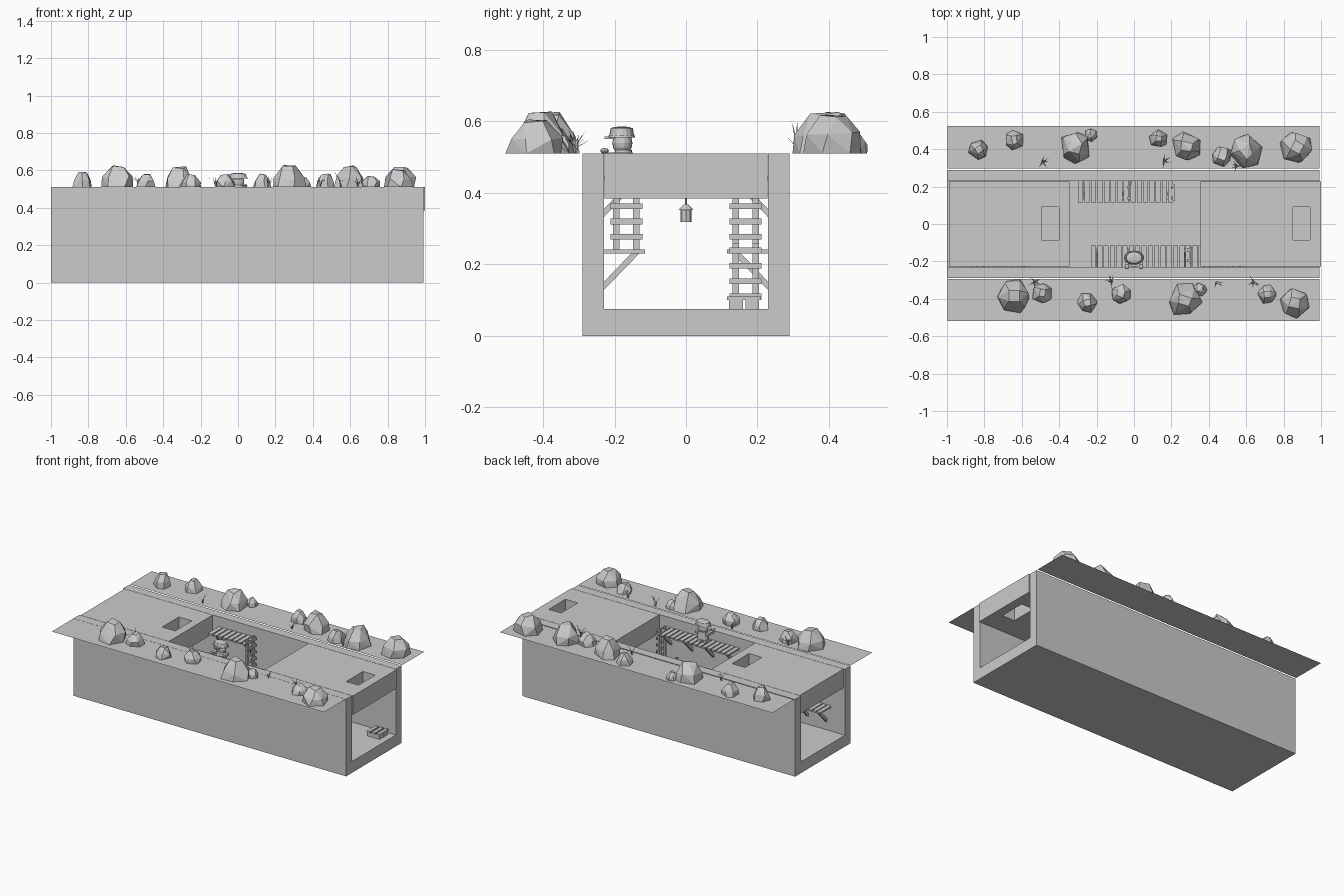
import bpy, bmesh, math, random
from mathutils import Vector, Matrix

if "Cube" in bpy.data.objects:
    bpy.data.objects.remove(bpy.data.objects["Cube"])
random.seed(4)

def make(name, bm):
    bmesh.ops.recalc_face_normals(bm, faces=bm.faces)
    me = bpy.data.meshes.new(name)
    bm.to_mesh(me)
    bm.free()
    ob = bpy.data.objects.new(name, me)
    bpy.context.collection.objects.link(ob)
    return ob

def box(bm, x0, x1, y0, y1, z0, z1):
    m = Matrix.Translation(((x0+x1)/2, (y0+y1)/2, (z0+z1)/2)) @ Matrix.Diagonal((x1-x0, y1-y0, z1-z0, 1))
    bmesh.ops.create_cube(bm, size=1, matrix=m)

def extrude_x(bm, pts, x0, x1):
    # extrude a (y, z) outline along x
    f = bm.faces.new([bm.verts.new((x0, y, z)) for y, z in pts])
    r = bmesh.ops.extrude_face_region(bm, geom=[f])
    bmesh.ops.translate(bm, vec=(x1-x0, 0, 0), verts=[v for v in r['geom'] if isinstance(v, bmesh.types.BMVert)])

def ellipsoid(bm, c, s, seg=14, rings=8):
    bmesh.ops.create_uvsphere(bm, u_segments=seg, v_segments=rings, radius=1,
                              matrix=Matrix.Translation(c) @ Matrix.Diagonal((*s, 1)))

def cone(bm, c, r1, r2, h, seg=12, sy=1):
    bmesh.ops.create_cone(bm, cap_ends=True, segments=seg, radius1=r1, radius2=r2, depth=h,
                          matrix=Matrix.Translation(c) @ Matrix.Diagonal((1, sy, 1, 1)))

# U-shaped trench
bm = bmesh.new()
extrude_x(bm, [(-.29, 0), (.29, 0), (.29, .51), (.23, .51), (.23, .075), (-.23, .075), (-.23, .51), (-.29, .51)], -1, .993)
make("trench", bm)

# Roof slabs, each with a square hatch
for name, x0, x1, h0, h1 in (("roof_left", -.99, -.345, -.495, -.40), ("roof_right", .355, 1, .85, .94)):
    bm = bmesh.new()
    xs, ys = (x0, h0, h1, x1), (-.228, -.085, .09, .228)
    g = [[bm.verts.new((x, y, .385)) for y in ys] for x in xs]
    fs = [bm.faces.new((g[i][j], g[i+1][j], g[i+1][j+1], g[i][j+1]))
          for i in range(3) for j in range(3) if (i, j) != (1, 1)]
    r = bmesh.ops.extrude_face_region(bm, geom=fs, use_keep_orig=True)
    bmesh.ops.translate(bm, vec=(0, 0, .125), verts=[v for v in r['geom'] if isinstance(v, bmesh.types.BMVert)])
    make(name, bm)

# Ground sheets beside the trench
for name, y0, y1 in (("ground_back", .298, .525), ("ground_front", -.518, -.293)):
    bm = bmesh.new()
    bm.faces.new([bm.verts.new(p + (.511,)) for p in ((-.998, y0), (.992, y0), (.992, y1), (-.998, y1))])
    make(name, bm)

# Plank walkways on diagonal wall brackets; side = +1 back, -1 front
def walkway(name, side, x0, x1, z):
    bm = bmesh.new()
    n = round((x1-x0)/.033)
    p = (x1-x0)/n
    for i in range(n):
        a = x0 + i*p
        box(bm, a, a+p*.8, *sorted((side*.115, side*.23)), z-.005, z+.006)
    k = max(2, round((x1-x0)/.13))
    for i in range(k):
        a = x0 + .03 + i*(x1-x0-.075)/(k-1)
        extrude_x(bm, [(side*.23, z-.108), (side*.13, z-.005), (side*.153, z-.005), (side*.23, z-.085)], a, a+.015)
    make(name, bm)

walkway("walkway_back_upper", 1, -.30, -.02, .44)
walkway("walkway_back_lower", 1, -.05, .215, .236)
walkway("walkway_front_upper", -1, -.23, .31, .44)
walkway("walkway_front_lower", -1, .25, .60, .236)
walkway("walkway_front_left", -1, -.90, -.55, .236)

# Ladders
def ladder(name, x, side, z0, z1):
    bm = bmesh.new()
    c = side*.167
    for s in (-1, 1):
        box(bm, x-.006, x+.006, c+s*.028-.009, c+s*.028+.009, z0, z1)
    z = z0 + .035
    while z < z1:
        box(bm, x+.006, x+.015, c-.045, c+.045, z-.008, z+.008)
        z += .043
    make(name, bm)

ladder("ladder_back_upper", -.03, 1, .242, .47)
ladder("ladder_back_lower", .203, 1, .075, .26)
ladder("ladder_front", .29, -1, .242, .455)

# Low duckboard on the tunnel floor
bm = bmesh.new()
for y in (.14, .185):
    box(bm, .86, .95, y-.019, y+.019, .075, .1)
for x in (.87, .905, .94):
    box(bm, x-.011, x+.011, .115, .21, .1, .11)
make("duckboard", bm)

# Hanging lanterns
for x in (-.67, .67):
    bm = bmesh.new()
    cone(bm, (x, 0, .335), .015, .015, .034, 8)
    cone(bm, (x, 0, .36), .021, .006, .016, 8)
    cone(bm, (x, 0, .377), .003, .003, .02, 6)
    make("lantern", bm)

# Lookout figure with hands on the parapet
bm = bmesh.new()
cone(bm, (0, -.175, .495), .036, .03, .05, 14, .8)
ellipsoid(bm, (0, -.178, .54), (.034, .028, .035))
for s in (-1, 1):
    box(bm, s*.019-.012, s*.019+.012, -.195, -.165, .446, .475)
    box(bm, s*.038-.009, s*.038+.009, -.225, -.16, .498, .513)
    ellipsoid(bm, (s*.038, -.228, .518), (.012, .012, .008), 8, 6)
make("lookout_body", bm)
bm = bmesh.new()
cone(bm, (0, -.18, .559), .054, .051, .007, 16, .7)
cone(bm, (0, -.18, .571), .047, .042, .02, 16, .74)
ellipsoid(bm, (0, -.18, .579), (.042, .031, .007))
box(bm, -.018, .018, -.228, -.2, .551, .558)
make("helmet", bm)

# Faceted rocks: x, y, radius, height
def rock(x, y, r, h):
    bm = bmesh.new()
    t = random.uniform(0, 6)
    for n, k, z in ((6, 1, 0), (6, .92, .5), (4, .45, 1)):
        for i in range(n):
            a = t + math.tau*(i + random.uniform(-.2, .2))/n
            q = r*k*random.uniform(.88, 1.1)
            bm.verts.new((x+q*math.cos(a), y+q*math.sin(a),
                          .511 + h*(z + (0 if z == 0 else random.uniform(-.12, .02)))))
    bmesh.ops.convex_hull(bm, input=bm.verts)
    make("rock", bm)

for a in ((-.83, .40, .054, .08), (-.64, .45, .056, .07), (-.31, .41, .09, .11), (-.23, .475, .035, .05),
          (.13, .455, .048, .07), (.28, .415, .08, .115), (.47, .36, .054, .07), (.60, .39, .088, .115),
          (.87, .415, .088, .115), (-.64, -.385, .088, .115), (-.49, -.37, .056, .07), (-.25, -.42, .054, .065),
          (-.07, -.375, .055, .07), (.27, -.405, .09, .115), (.35, -.35, .038, .05), (.71, -.375, .05, .06),
          (.86, -.42, .082, .095)):
    rock(*a)

# Grass tufts of curved tapering blades
def tuft(x, y, h):
    bm = bmesh.new()
    for i in range(5):
        a = random.uniform(0, math.tau)
        d = Vector((math.cos(a), math.sin(a), 0))
        w = Vector((-d.y, d.x, 0))*.004
        hh = h*random.uniform(.6, 1)
        o = Vector((x, y, .511))
        p = [o + d*(.04*t*t) + Vector((0, 0, hh*t)) for t in (0, .5, 1)]
        v = [bm.verts.new(q) for q in (p[0]-w, p[0]+w, p[1]-w*.7, p[1]+w*.7, p[2])]
        bm.faces.new((v[0], v[1], v[3], v[2]))
        bm.faces.new((v[2], v[3], v[4]))
    make("grass", bm)

for a in ((-.49, .33, .08), (.16, .335, .07), (.55, .31, .09), (-.53, -.31, .07),
          (-.12, -.31, .06), (.44, -.31, .07), (.64, -.31, .06)):
    tuft(*a)
